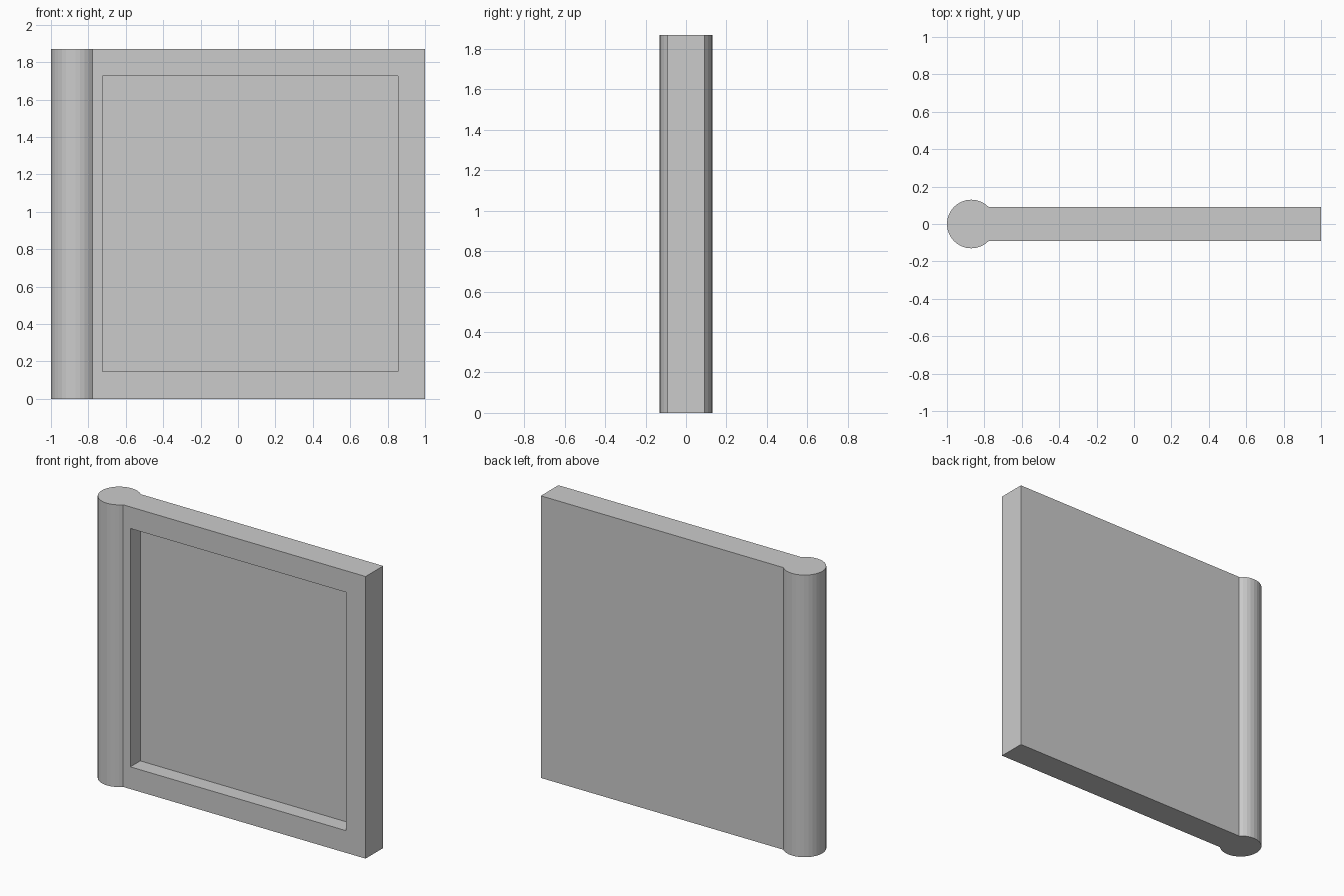
import bpy, bmesh, math

if "Cube" in bpy.data.objects:
    bpy.data.objects.remove(bpy.data.objects["Cube"])

HEIGHT = 1.87
CX, RADIUS, SIDES = -0.87, 0.13, 32
HALF = RADIUS * math.sin(math.pi / 4)      # half the panel thickness

# Plan outline: round hinge post running into a flat panel
outline = [(1.0, -HALF), (1.0, HALF)]
for i in range(SIDES // 8, SIDES * 7 // 8 + 1):
    a = 2 * math.pi * i / SIDES
    outline.append((CX + RADIUS * math.cos(a), RADIUS * math.sin(a)))

bm = bmesh.new()
base = bm.faces.new([bm.verts.new((x, y, 0)) for x, y in outline])
ext = bmesh.ops.extrude_face_region(bm, geom=[base], use_keep_orig=True)
for v in ext["geom"]:
    if isinstance(v, bmesh.types.BMVert):
        v.co.z = HEIGHT
bmesh.ops.recalc_face_normals(bm, faces=bm.faces)

# Square recess in the front of the panel
front = max((f for f in bm.faces if f.normal.y < -0.99), key=lambda f: f.calc_area())
mid = front.calc_center_median()
bmesh.ops.inset_individual(bm, faces=[front], thickness=0.05)
for v in front.verts:
    v.co.x = -0.725 if v.co.x < mid.x else 0.855
    v.co.z = 0.147 if v.co.z < mid.z else 1.727
bmesh.ops.inset_individual(bm, faces=[front], thickness=0.0, depth=0.0)
for v in front.verts:
    v.co.y = 0.012
bmesh.ops.recalc_face_normals(bm, faces=bm.faces)

mesh = bpy.data.meshes.new("door_panel")
bm.to_mesh(mesh)
bm.free()
door = bpy.data.objects.new("door_panel", mesh)
bpy.context.collection.objects.link(door)
